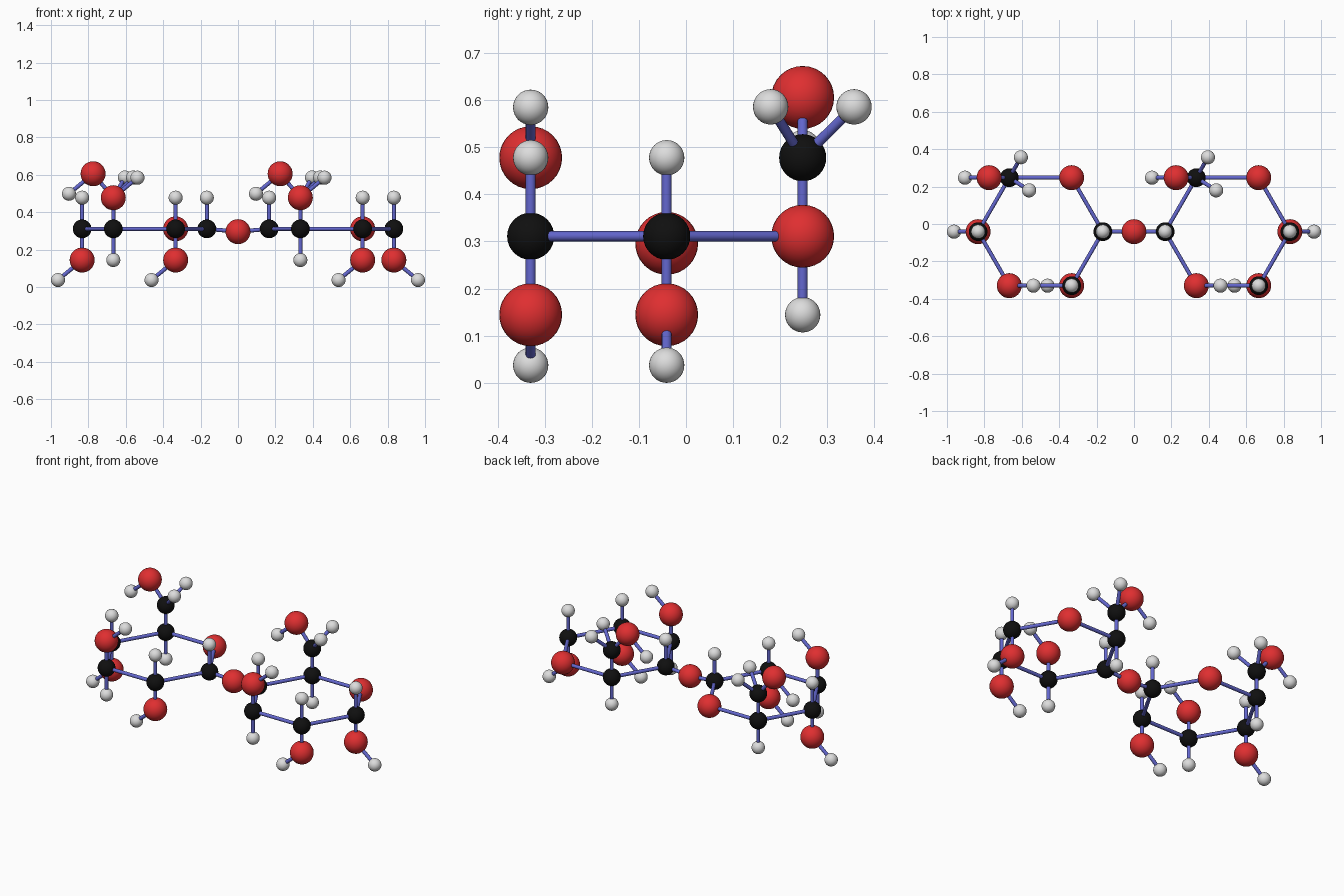
import bpy
import math
from mathutils import Vector

if "Cube" in bpy.data.objects:
    bpy.data.objects.remove(bpy.data.objects["Cube"])


def material(name, color):
    m = bpy.data.materials.new(name)
    m.diffuse_color = (*color, 1)
    m.use_nodes = True
    m.node_tree.nodes["Principled BSDF"].inputs["Base Color"].default_value = m.diffuse_color
    return m


MATS = {
    "oxygen": material("red", (0.74, 0.028, 0.03)),
    "carbon": material("black", (0.005, 0.005, 0.005)),
    "hydrogen": material("light grey", (0.72, 0.72, 0.72)),
    "bond": material("violet blue", (0.125, 0.135, 0.62)),
}
RADIUS = {"oxygen": 0.0667, "carbon": 0.05, "hydrogen": 0.0375}
BOND_R = 0.0107
STEP = 1 / 6             # length of bonds outside the ring
DX, DZ = 0.129, 0.107    # offset of a hydroxyl hydrogen
Y0, Z0 = -0.041, 0.311   # ring centre


def finish(name, mat):
    o = bpy.context.object
    o.name = name
    o.data.materials.append(MATS[mat])
    bpy.ops.object.shade_smooth_by_angle(angle=math.radians(40))
    return o


def atom(kind, pos):
    bpy.ops.mesh.primitive_uv_sphere_add(segments=32, ring_count=16,
                                         radius=RADIUS[kind], location=pos)
    finish(kind + "_atom", kind)
    return Vector(pos)


def bond(a, b):
    d = b - a
    bpy.ops.mesh.primitive_cylinder_add(vertices=16, radius=BOND_R,
                                        depth=d.length, location=(a + b) / 2)
    o = finish("bond", "bond")
    o.rotation_euler = d.to_track_quat('Z', 'Y').to_euler()


def branch(kind, base, offset):
    p = atom(kind, base + Vector(offset))
    bond(base, p)
    return p


def hydroxyl(base, side, hx):
    # oxygen straight above or below, hydrogen leaning along x
    o = branch("oxygen", base, (0, 0, side * STEP))
    branch("hydrogen", o, (hx, 0, side * DZ))


def sugar_ring(cx):
    # corners every 60 degrees, starting at +x; corner 1 is the ring oxygen
    ring = []
    for i in range(6):
        a = math.radians(60 * i)
        pos = (cx + math.cos(a) / 3, Y0 + math.sin(a) / 3, Z0)
        ring.append(atom("oxygen" if i == 1 else "carbon", pos))
    for i in range(6):
        bond(ring[i], ring[(i + 1) % 6])
    # hydrogens: up at corners 0, 3, 5 and down at 2, 4
    for i, side in ((0, 1), (3, 1), (5, 1), (2, -1), (4, -1)):
        branch("hydrogen", ring[i], (0, 0, side * STEP))
    # front hydroxyl groups
    hydroxyl(ring[4], 1, DX)
    hydroxyl(ring[5], -1, -DX)
    # side arm at the back
    arm = branch("carbon", ring[2], (0, 0, STEP))
    branch("hydrogen", arm, (0.062, 0.109, 0.108))
    branch("hydrogen", arm, (0.106, -0.068, 0.108))
    o = branch("oxygen", arm, (-0.108, 0, 0.128))
    branch("hydrogen", o, (-DX, 0, -DZ))
    return ring


left = sugar_ring(-0.5)
right = sugar_ring(0.5)

# outer end hydroxyl groups
hydroxyl(left[3], -1, -DX)
hydroxyl(right[0], -1, DX)

# oxygen bridge between the rings
bridge = atom("oxygen", (0, Y0, 0.296))
bond(left[0], bridge)
bond(bridge, right[3])
